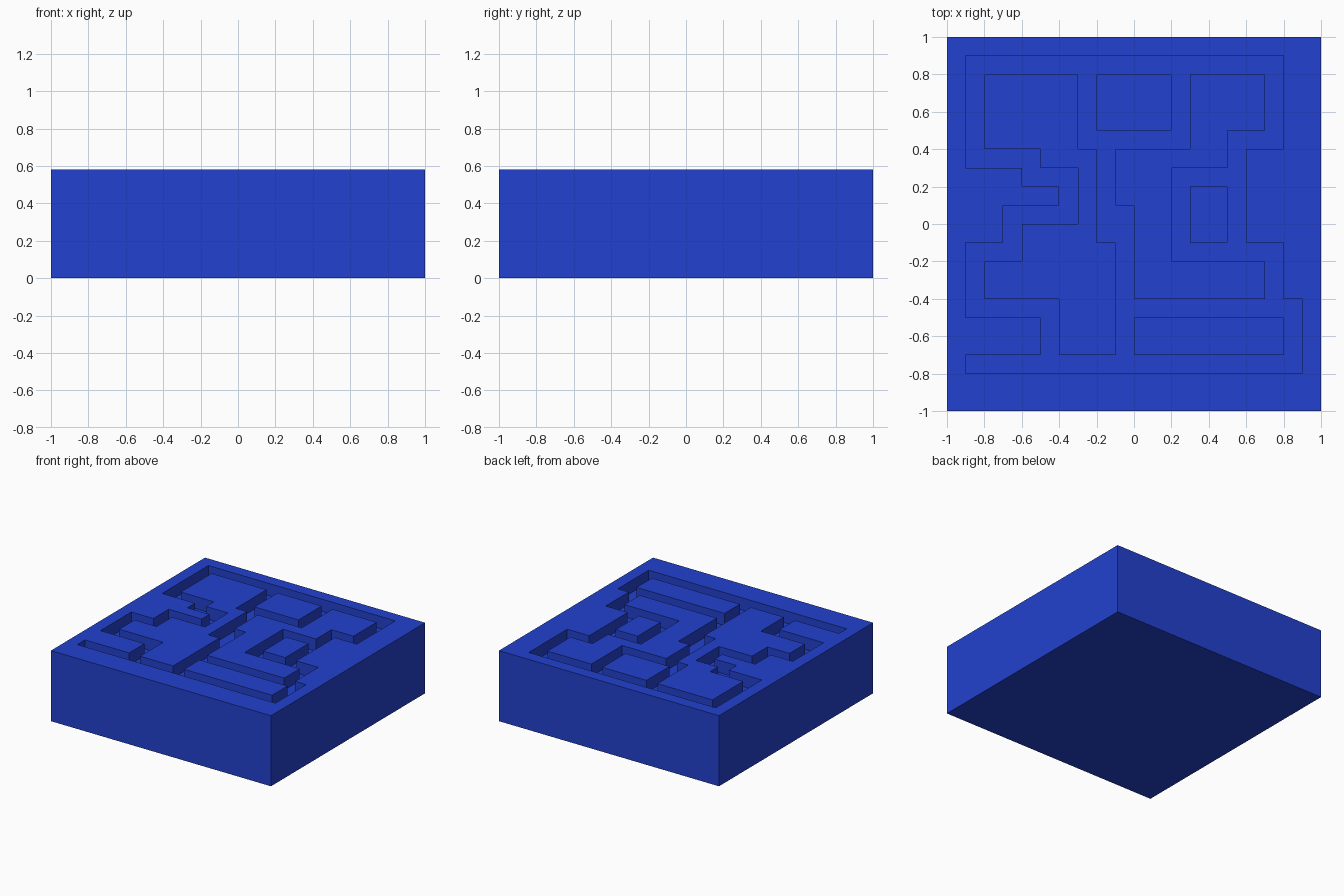
import bpy
import bmesh

if "Cube" in bpy.data.objects:
    bpy.data.objects.remove(bpy.data.objects["Cube"])

CELL = 0.1      # maze grid step
HEIGHT = 0.58   # block height
DEPTH = 0.1     # channel depth

# Right-angled outlines in grid cells: start x, start y, then alternating next x, next y
CHANNEL_OUTLINE = [-9, 9, 8, 4, 6, -1, 8, -4, 9, -8, -9, -7, -5, -5, -9, -1, -7, 1, -4, 2, -6, 3]
ISLANDS = [
    [-8, 8, -3, 4, -2, -1, -1, -7, -4, -4, -8, -2, -6, 0, -3, 3, -5, 4],  # large left island
    [3, 8, 7, 5, 5, 3, 2, -2, 7, -4, 0, 1, -1, 4],                        # winding right island
    [-2, 8, 2, 5],
    [3, 2, 5, -1],
    [0, -5, 8, -7],
]


def inside(loop, px, py):
    """Even-odd test against the vertical edges of an outline."""
    xs, ys = loop[0::2], loop[1::2]
    hits = 0
    for i, x in enumerate(xs):
        low, high = sorted((ys[i - 1], ys[i]))
        hits += x > px and low < py < high
    return hits % 2 == 1


def is_channel(face):
    c = face.calc_center_median() / CELL
    return inside(CHANNEL_OUTLINE, c.x, c.y) and not any(inside(l, c.x, c.y) for l in ISLANDS)


# Top surface as a grid of cells
bm = bmesh.new()
bmesh.ops.create_grid(bm, x_segments=20, y_segments=20, size=1.0)
for v in bm.verts:
    v.co.z = HEIGHT
rim = [e for e in bm.edges if e.is_boundary]

# Sink the maze channels
floor = [f for f in bm.faces if is_channel(f)]
new = bmesh.ops.extrude_face_region(bm, geom=floor)["geom"]
bmesh.ops.translate(bm, verts=[g for g in new if isinstance(g, bmesh.types.BMVert)],
                    vec=(0, 0, -DEPTH))
leftover = [f for f in floor if f.is_valid]
if leftover:
    bmesh.ops.delete(bm, geom=leftover, context='FACES')

# Outer sides and underside
new = bmesh.ops.extrude_edge_only(bm, edges=rim)["geom"]
for v in (g for g in new if isinstance(g, bmesh.types.BMVert)):
    v.co.z = 0
bottom = [g for g in new if isinstance(g, bmesh.types.BMEdge) and all(v.co.z == 0 for v in g.verts)]
bmesh.ops.contextual_create(bm, geom=bottom)
bmesh.ops.recalc_face_normals(bm, faces=bm.faces[:])

mesh = bpy.data.meshes.new("maze_block")
bm.to_mesh(mesh)
bm.free()
block = bpy.data.objects.new("maze_block", mesh)
bpy.context.collection.objects.link(block)

# Single blue colour
blue = bpy.data.materials.new("blue")
blue.diffuse_color = (0.016, 0.053, 0.62, 1)
blue.use_nodes = True
blue.node_tree.nodes["Principled BSDF"].inputs["Base Color"].default_value = blue.diffuse_color
mesh.materials.append(blue)
